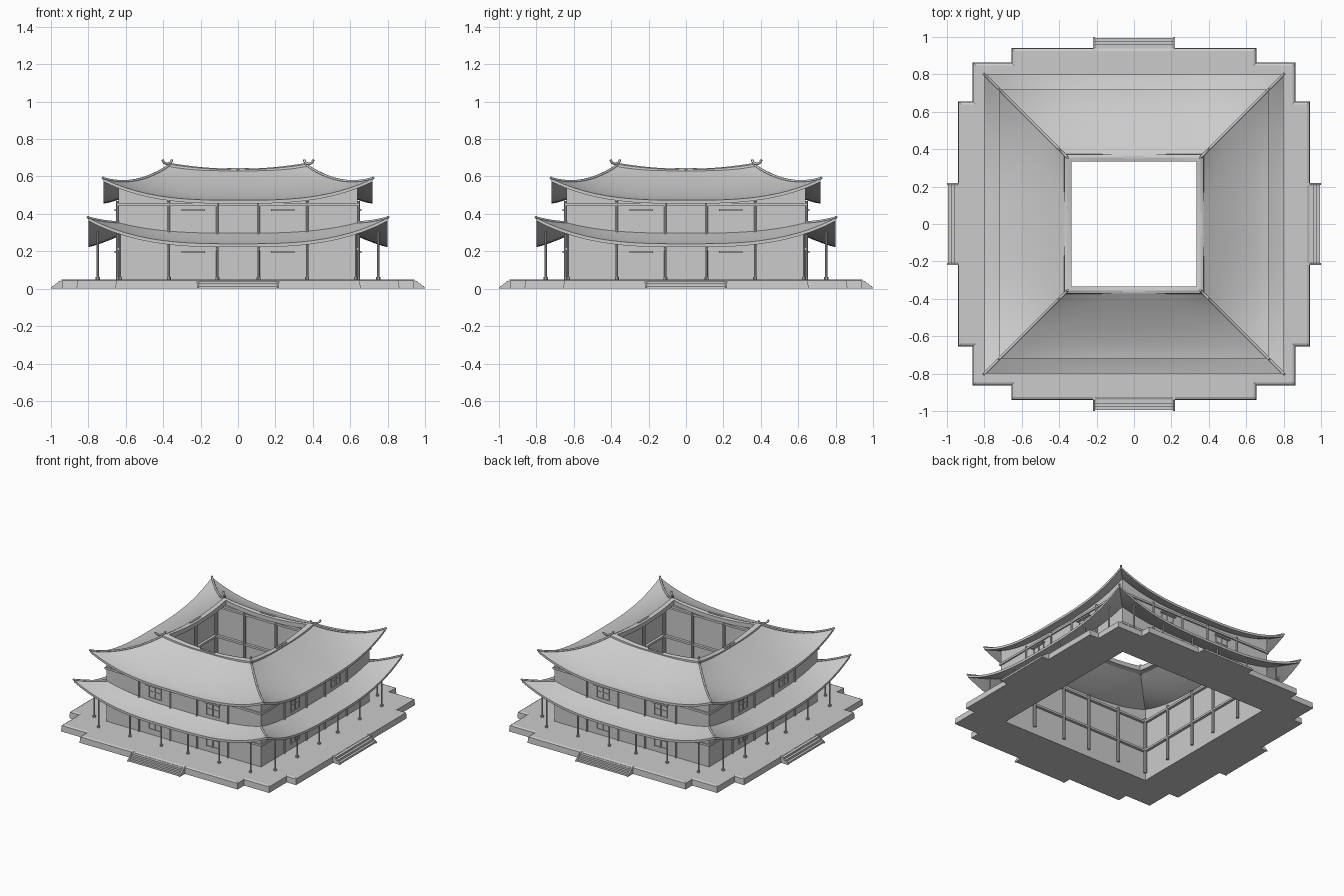
import bpy, bmesh, math
from mathutils import Matrix, Vector

if "Cube" in bpy.data.objects:
    bpy.data.objects.remove(bpy.data.objects["Cube"])

TURNS = [Matrix.Rotation(k * math.pi / 2, 4, 'Z') for k in range(4)]
GRID = [-0.63, -0.37, -0.11, 0.11, 0.37, 0.63]


def finish(name, bm, smooth=False):
    bmesh.ops.recalc_face_normals(bm, faces=bm.faces)
    me = bpy.data.meshes.new(name)
    bm.to_mesh(me)
    bm.free()
    ob = bpy.data.objects.new(name, me)
    bpy.context.collection.objects.link(ob)
    if smooth:
        bpy.ops.object.select_all(action='DESELECT')
        ob.select_set(True)
        bpy.context.view_layer.objects.active = ob
        bpy.ops.object.shade_smooth_by_angle(angle=math.radians(25))
    return ob


def ring(name, section, n=24, power=3, smooth=True):
    """Square ring: section points are (half width, z mid-side, z at corner)."""
    bm = bmesh.new()
    cols = []
    for rot in TURNS:
        for i in range(n):
            u = -1 + 2 * i / n
            cols.append([bm.verts.new(rot @ Vector((u * r, -r, zm + (zc - zm) * abs(u) ** power)))
                         for r, zm, zc in section])
    m = len(section)
    for i, a in enumerate(cols):
        b = cols[(i + 1) % len(cols)]
        for j in range(m):
            k = (j + 1) % m
            bm.faces.new((a[j], b[j], b[k], a[k]))
    return finish(name, bm, smooth)


def add_box(bm, x0, x1, y0, y1, z0, z1, rot=Matrix()):
    mat = rot @ Matrix.Translation(((x0 + x1) / 2, (y0 + y1) / 2, (z0 + z1) / 2)) \
        @ Matrix.Diagonal((x1 - x0, y1 - y0, z1 - z0, 1))
    bmesh.ops.create_cube(bm, size=1, matrix=mat)


def add_post(bm, x, y, z0, z1, r, rot, sides=10):
    mat = rot @ Matrix.Translation((x, y, (z0 + z1) / 2))
    bmesh.ops.create_cone(bm, cap_ends=True, segments=sides, radius1=r, radius2=r,
                          depth=z1 - z0, matrix=mat)


def tubes(name, pts, radius):
    """The same tube on all four corners."""
    cu = bpy.data.curves.new(name, 'CURVE')
    cu.dimensions = '3D'
    cu.bevel_depth = radius
    cu.bevel_resolution = 1
    cu.use_fill_caps = True
    for rot in TURNS:
        sp = cu.splines.new('POLY')
        sp.points.add(len(pts) - 1)
        for p, co in zip(sp.points, pts):
            p.co = (*(rot @ Vector(co)), 1)
    ob = bpy.data.objects.new(name, cu)
    bpy.context.collection.objects.link(ob)


# Roof profiles, eave (v=0) to top (v=1)
def upper(v):
    return (0.72 - 0.355 * v, 0.473 + 0.162 * v ** 1.4, 0.588 - 0.105 * v + 0.177 * v * v)


def lower(v):
    return (0.80 - 0.16 * v, 0.24 + 0.057 * v ** 1.2, 0.378 - 0.045 * v + 0.02 * v * v)


def roof(name, f, n):
    top = [f(i / n) for i in range(n + 1)]
    under = [(r, a - 0.018, b - 0.016) for r, a, b in reversed(top)]
    ring(name, top + under)
    # hip ridges with upturned tips
    pts = [(r, -r, b + 0.002) for r, a, b in top]
    tubes(name + "_hip_ridge", [(pts[0][0] + 0.004, pts[0][1] - 0.004, pts[0][2] + 0.005)] + pts, 0.007)


roof("upper_roof", upper, 12)
roof("lower_roof", lower, 6)

# Ridge around the courtyard opening
ring("ridge", [(0.335, 0.605, 0.63), (0.375, 0.605, 0.63), (0.372, 0.636, 0.666),
               (0.355, 0.641, 0.671), (0.335, 0.636, 0.666)], power=2)

# Walls over both floors, cut to the roof curve
ring("walls", [(0.62, 0.05, 0.05), (0.64, 0.05, 0.05), (0.64, 0.48, 0.56), (0.62, 0.485, 0.56)])

# Inner and outer tie beams
for name, r0, r1, z in (("inner_low_beam", 0.6, 0.62, 0.215), ("inner_top_beam", 0.6, 0.62, 0.44),
                        ("outer_low_beam", 0.64, 0.648, 0.205), ("outer_top_beam", 0.64, 0.65, 0.442)):
    ring(name, [(r0, z, z), (r1, z, z), (r1, z + 0.015, z + 0.015), (r0, z + 0.015, z + 0.015)], n=1)

# Platform with stepped corners and a square courtyard hole
bm = bmesh.new()


def outline(d, z):
    quarter = [(-0.64, -0.925), (0.64, -0.925), (0.64, -0.848), (0.848, -0.848), (0.848, -0.64)]
    return [bm.verts.new(rot @ Vector((x + (d if x > 0 else -d), y - d, z)))
            for rot in TURNS for x, y in quarter]


def hole(z):
    return [bm.verts.new(rot @ Vector((0.62, -0.62, z))) for rot in TURNS]


lo, mid, hi = outline(0.015, 0), outline(0.012, 0.044), outline(0, 0.05)
hl, hh = hole(0), hole(0.05)
for a, b in ((lo, mid), (mid, hi), (hl, hh)):
    for i in range(len(a)):
        j = (i + 1) % len(a)
        bm.faces.new((a[i], a[j], b[j], b[i]))
for o, h in ((lo, hl), (hi, hh)):
    for k in range(4):
        edge = [o[(5 * k + 3 + s) % 20] for s in range(6)]
        bm.faces.new(edge + [h[(k + 1) % 4], h[k]])
finish("platform", bm)

# Front steps on every side
bm = bmesh.new()
for rot in TURNS:
    for i in range(3):
        add_box(bm, -0.21, 0.21, -0.995 + 0.018 * i, -0.92, 0, 0.014 * (i + 1), rot)
    for s in (-1, 1):
        prof = [(-1.0, 0), (-0.92, 0), (-0.92, 0.05), (-0.94, 0.05), (-1.0, 0.006)]
        a, b = [[bm.verts.new(rot @ Vector((s * x, y, z))) for y, z in prof] for x in (0.208, 0.218)]
        bm.faces.new(a)
        bm.faces.new(b[::-1])
        for i in range(5):
            j = (i + 1) % 5
            bm.faces.new((a[i], b[i], b[j], a[j]))
finish("steps", bm)

# Porch columns with feet
bm = bmesh.new()
for rot in TURNS:
    for x in GRID:
        top = 0.235 + 0.14 * abs(x / 0.75) ** 3
        add_post(bm, x, -0.75, 0.05, top, 0.006, rot)
        add_post(bm, x, -0.75, 0.05, 0.062, 0.011, rot)
finish("porch_columns", bm, True)

# Wall posts, outside and inside over both floors
bm = bmesh.new()
for rot in TURNS:
    for x in GRID[1:-1]:
        add_post(bm, x, -0.645, 0.05, 0.47, 0.007, rot)
    for x in GRID[1:-1] + [0.605]:
        add_post(bm, x, -0.607, 0.05, 0.47, 0.011, rot)
finish("wall_posts", bm, True)

# Windows: frame, cross bars and a wide lintel
bm = bmesh.new()
for rot in TURNS:
    for c in (-0.24, 0.24):
        for z0, z1 in ((0.09, 0.195), (0.325, 0.42)):
            for x in (-0.05, 0, 0.05):
                add_box(bm, c + x - 0.003, c + x + 0.003, -0.646, -0.638, z0, z1, rot)
            for z in (z0, (z0 + z1) / 2):
                add_box(bm, c - 0.05, c + 0.05, -0.645, -0.638, z - 0.003, z + 0.003, rot)
            add_box(bm, c - 0.063, c + 0.063, -0.66, -0.638, z1 - 0.004, z1 + 0.006, rot)
finish("windows", bm)

# Ridge centre ornaments
bm = bmesh.new()
for rot in TURNS:
    add_box(bm, -0.06, 0.06, -0.364, -0.35, 0.63, 0.645, rot)
finish("ridge_ornaments", bm)

# Curled horns on the ridge corners
horn = []
for i in range(13):
    a = math.pi * (1.0 + i / 12)
    d = 0.378 + 0.024 * math.cos(a)
    horn.append((d, -d, 0.69 + 0.022 * math.sin(a)))
tubes("corner_horns", horn, 0.007)
